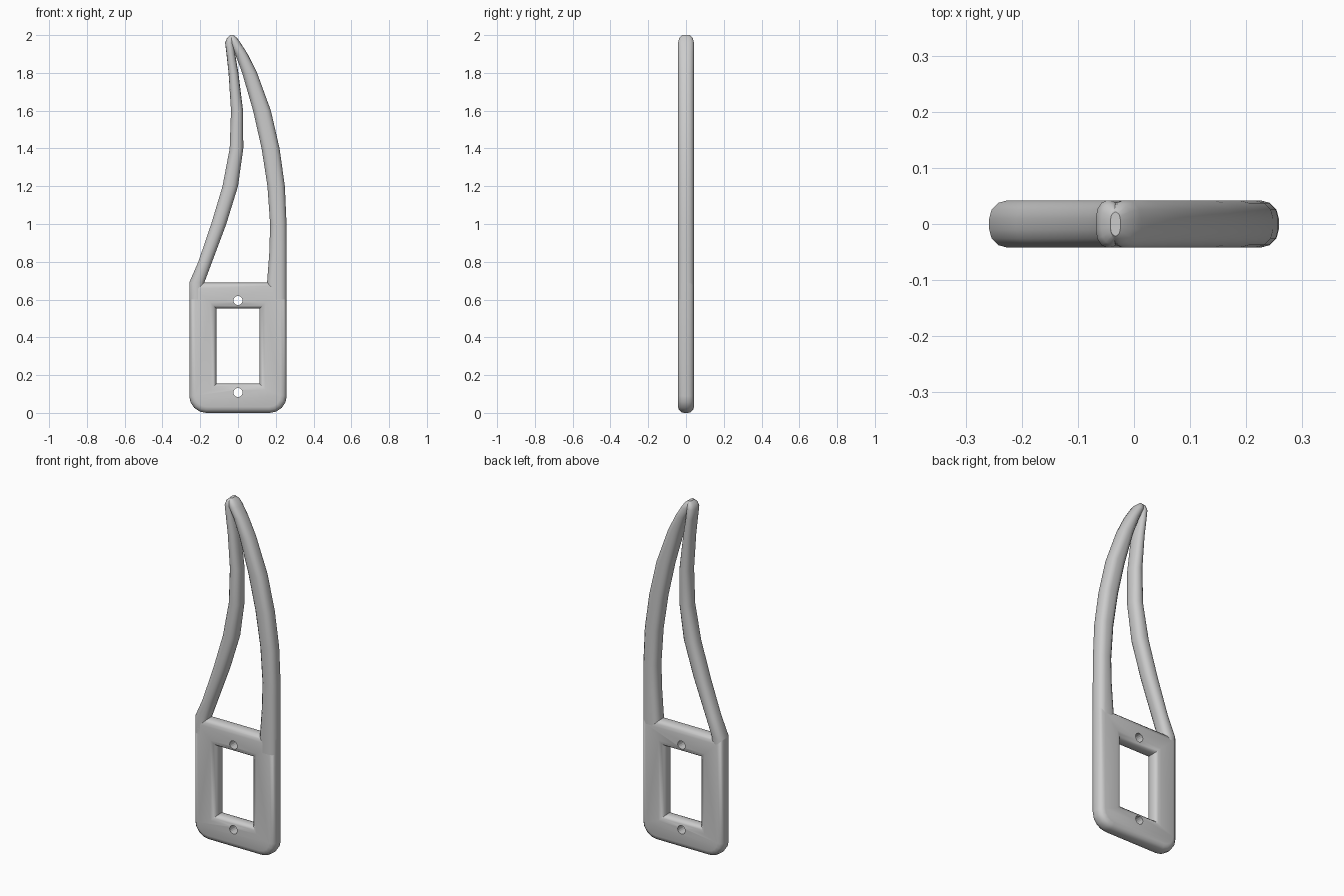
import bpy, bmesh, math
from mathutils import Matrix

cube = bpy.data.objects.get("Cube")
if cube:
    bpy.data.objects.remove(cube, do_unlink=True)

HALF = 0.042    # half thickness of the part
ROUND = 0.032   # edge rounding
UPRIGHT = Matrix.Rotation(math.pi / 2, 3, "X")

grey = bpy.data.materials.new("satin_grey")
grey.use_nodes = True
grey.diffuse_color = (0.6, 0.6, 0.6, 1)
grey.node_tree.nodes["Principled BSDF"].inputs["Base Color"].default_value = (0.6, 0.6, 0.6, 1)


def add_mesh(name, bm):
    bmesh.ops.recalc_face_normals(bm, faces=bm.faces)
    mesh = bpy.data.meshes.new(name)
    bm.to_mesh(mesh)
    bm.free()
    mesh.materials.append(grey)
    obj = bpy.data.objects.new(name, mesh)
    bpy.context.collection.objects.link(obj)
    return obj


def outline(x, z0, z1, radius):
    """Rectangle with rounded lower corners."""
    pts = [(x, z1), (-x, z1)]
    for cx, start in ((-x + radius, math.pi), (x - radius, 1.5 * math.pi)):
        steps = 4 if radius else 0
        for i in range(steps + 1):
            a = start + i * math.pi / 8
            pts.append((cx + radius * math.cos(a), z0 + radius + radius * math.sin(a)))
    return pts


def plate(name, loops):
    """Filled outline with rounded edges, standing upright."""
    curve = bpy.data.curves.new(name + "_outline", "CURVE")
    curve.dimensions = "2D"
    curve.fill_mode = "BOTH"
    curve.extrude = HALF - ROUND
    curve.bevel_depth = ROUND
    curve.bevel_resolution = 2
    for pts in loops:
        spline = curve.splines.new("POLY")
        spline.points.add(len(pts) - 1)
        for p, (x, z) in zip(spline.points, pts):
            p.co = (x, z, 0, 1)
        spline.use_cyclic_u = True
    temp = bpy.data.objects.new(name + "_temp", curve)
    bpy.context.collection.objects.link(temp)
    evaluated = temp.evaluated_get(bpy.context.evaluated_depsgraph_get())
    bm = bmesh.new()
    bm.from_mesh(evaluated.to_mesh())
    evaluated.to_mesh_clear()
    bpy.data.objects.remove(temp)
    bpy.data.curves.remove(curve)
    bmesh.ops.remove_doubles(bm, verts=bm.verts, dist=0.0002)
    bmesh.ops.rotate(bm, verts=bm.verts, cent=(0, 0, 0), matrix=UPRIGHT)
    return add_mesh(name, bm)


def strand(name, rows):
    """Rounded bar lofted through rows of (z, left x, right x, depth scale)."""
    bm = bmesh.new()
    rings = []
    for z, left, right, scale in rows:
        mid, half = (left + right) / 2, (right - left) / 2
        r = min(ROUND, half * 0.85)
        ring = []
        for q in range(4):
            sx = 1 if q in (0, 3) else -1
            sy = 1 if q < 2 else -1
            for i in range(4):
                a = q * math.pi / 2 + i * math.pi / 6
                x = mid + sx * (half - r) + r * math.cos(a)
                y = (sy * (HALF - ROUND) + ROUND * math.sin(a)) * scale
                ring.append(bm.verts.new((x, y, z)))
        rings.append(ring)
    for a, b in zip(rings, rings[1:]):
        for i in range(len(a)):
            j = (i + 1) % len(a)
            bm.faces.new((a[i], a[j], b[j], b[i]))
    bm.faces.new(rings[0])
    bm.faces.new(rings[-1])
    return add_mesh(name, bm)


# Base frame with its window
frame = plate("base_frame", [outline(0.258 - ROUND, ROUND, 0.69 - ROUND, 0.06),
                             outline(0.114 + ROUND, 0.155 - ROUND, 0.552 + ROUND, 0)])

# Two curved strands meeting at a rounded tip
inner = strand("inner_curve_strand", [
    (0.6, -0.258, -0.18, 1), (0.69, -0.258, -0.178, 1), (0.8, -0.21, -0.137, 1),
    (1.0, -0.142, -0.062, 1), (1.2, -0.082, 0.0, 1), (1.4, -0.044, 0.028, 1),
    (1.6, -0.037, 0.027, 1), (1.8, -0.05, 0.002, 1), (1.9, -0.061, -0.015, 1),
    (1.96, -0.068, -0.022, 1), (1.985, -0.058, -0.022, 0.85), (1.998, -0.042, -0.026, 0.5)])
outer = strand("outer_curve_strand", [
    (0.6, 0.152, 0.258, 1), (0.69, 0.154, 0.258, 1), (0.85, 0.166, 0.258, 1),
    (1.0, 0.17, 0.257, 1), (1.2, 0.156, 0.248, 1), (1.4, 0.125, 0.22, 1),
    (1.6, 0.08, 0.174, 1), (1.8, 0.022, 0.101, 1), (1.9, -0.015, 0.051, 1),
    (1.96, -0.045, 0.013, 1), (1.985, -0.048, -0.005, 0.85), (2.0, -0.042, -0.024, 0.5)])

# Screw holes through the frame
bm = bmesh.new()
for z in (0.108, 0.595):
    made = bmesh.ops.create_cone(bm, cap_ends=True, segments=16, radius1=0.024,
                                 radius2=0.024, depth=0.3)["verts"]
    bmesh.ops.rotate(bm, verts=made, cent=(0, 0, 0), matrix=UPRIGHT)
    bmesh.ops.translate(bm, verts=made, vec=(0, 0, z))
cutter = add_mesh("screw_hole_cutter", bm)
cutter.hide_render = True
cutter.hide_set(True)
cut = frame.modifiers.new("screw_holes", "BOOLEAN")
cut.operation = "DIFFERENCE"
cut.solver = "EXACT"
cut.object = cutter

# Smooth shading with sharp creases kept
bpy.ops.object.select_all(action="DESELECT")
for obj in (frame, inner, outer):
    obj.select_set(True)
bpy.context.view_layer.objects.active = frame
bpy.ops.object.shade_smooth_by_angle(angle=math.radians(35))
